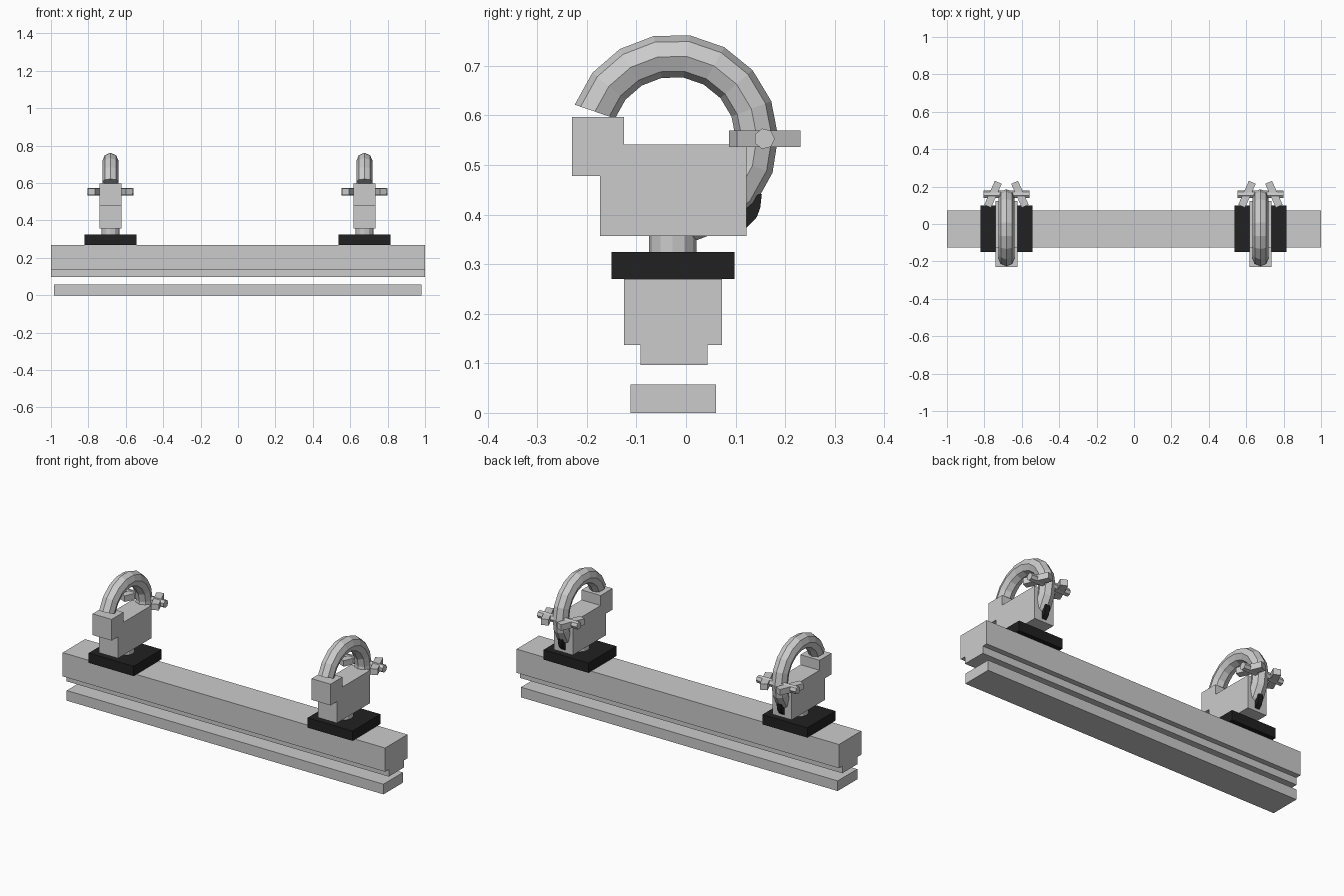
import bpy, bmesh
from math import radians, sin, cos, pi
from mathutils import Matrix

if "Cube" in bpy.data.objects:
    bpy.data.objects.remove(bpy.data.objects["Cube"])


def material(name, value):
    m = bpy.data.materials.new(name)
    m.diffuse_color = (value, value, value, 1)
    m.use_nodes = True
    m.node_tree.nodes["Principled BSDF"].inputs["Base Color"].default_value = m.diffuse_color
    return m


BLACK = material("black", 0.015)
PALE = material("pale_lens", 0.6)


def finish(name, bm, mat=None):
    bmesh.ops.recalc_face_normals(bm, faces=bm.faces)
    mesh = bpy.data.meshes.new(name)
    bm.to_mesh(mesh)
    bm.free()
    ob = bpy.data.objects.new(name, mesh)
    bpy.context.collection.objects.link(ob)
    if mat:
        mesh.materials.append(mat)
    return ob


def extrude_x(name, profile, x0, x1, mat=None):
    """Extrude a (y, z) outline along x."""
    bm = bmesh.new()
    face = bm.faces.new([bm.verts.new((x0, y, z)) for y, z in profile])
    ext = bmesh.ops.extrude_face_region(bm, geom=[face])
    verts = [g for g in ext["geom"] if isinstance(g, bmesh.types.BMVert)]
    bmesh.ops.translate(bm, verts=verts, vec=(x1 - x0, 0, 0))
    return finish(name, bm, mat)


def rect(y0, y1, z0, z1):
    return [(y0, z0), (y1, z0), (y1, z1), (y0, z1)]


def cylinder(name, loc, radius, depth, sides, axis):
    bm = bmesh.new()
    rot = Matrix.Rotation(pi / 2, 4, 'Y') if axis == 'X' else Matrix()
    bmesh.ops.create_cone(bm, cap_ends=True, segments=sides, radius1=radius, radius2=radius,
                          depth=depth, matrix=Matrix.Translation(loc) @ rot)
    return finish(name, bm)


def hook(name, x, cy, cz, major, minor, a0, a1, steps, sides=8):
    """Octagonal tube swept along an arc in the yz plane."""
    bm = bmesh.new()
    rings = []
    for i in range(steps + 1):
        a = radians(a0 + (a1 - a0) * i / steps)
        ring = []
        for j in range(sides):
            b = 2 * pi * j / sides
            r = major + minor * cos(b)
            ring.append(bm.verts.new((x + minor * sin(b), cy + r * cos(a), cz + r * sin(a))))
        rings.append(ring)
    for p, q in zip(rings, rings[1:]):
        for j in range(sides):
            k = (j + 1) % sides
            bm.faces.new((p[j], p[k], q[k], q[j]))
    bm.faces.new(rings[0])
    bm.faces.new(rings[-1])
    return finish(name, bm)


def wing(name, loc, angle):
    bm = bmesh.new()
    mat = (Matrix.Translation(loc) @ Matrix.Rotation(angle, 4, 'Z')
           @ Matrix.Diagonal((0.04, 0.14, 0.034, 1)))
    bmesh.ops.create_cube(bm, size=1, matrix=mat)
    return finish(name, bm)


# Long housing and the pale lens bar below it
extrude_x("housing", [(-0.092, 0.097), (0.043, 0.097), (0.043, 0.137), (0.073, 0.137),
                      (0.073, 0.27), (-0.125, 0.27), (-0.125, 0.137), (-0.092, 0.137)], -1, 1)
extrude_x("lens_bar", rect(-0.112, 0.061, 0, 0.057), -0.984, 0.981, PALE)

CLAMP = [(-0.173, 0.357), (0.122, 0.357), (0.122, 0.541), (-0.125, 0.541),
         (-0.125, 0.597), (-0.23, 0.597), (-0.23, 0.478), (-0.173, 0.478)]
STRIP = [(0.125, 0.435), (0.153, 0.442), (0.15, 0.415), (0.143, 0.395),
         (0.122, 0.373), (0.105, 0.39)]

# Two hanging clamps
for side, x in (("left", -0.682), ("right", 0.676)):
    extrude_x(side + "_mount_plate", rect(-0.15, 0.098, 0.27, 0.325), x - 0.139, x + 0.139, BLACK)
    cylinder(side + "_swivel_neck", (x, -0.027, 0.341), 0.048, 0.036, 12, 'Z')
    extrude_x(side + "_clamp_block", CLAMP, x - 0.059, x + 0.059)
    hook(side + "_hook", x, -0.025, 0.553, 0.168, 0.043, 161, -79, 12)
    extrude_x(side + "_hook_strip", STRIP, x - 0.013, x + 0.013, BLACK)
    cylinder(side + "_wing_bolt", (x, 0.158, 0.553), 0.021, 0.246, 7, 'X')
    for s in (-1, 1):
        wing(f"{side}_bolt_wing_{'outer' if s < 0 else 'inner'}",
             (x + s * 0.072, 0.159, 0.553), s * radians(24))
